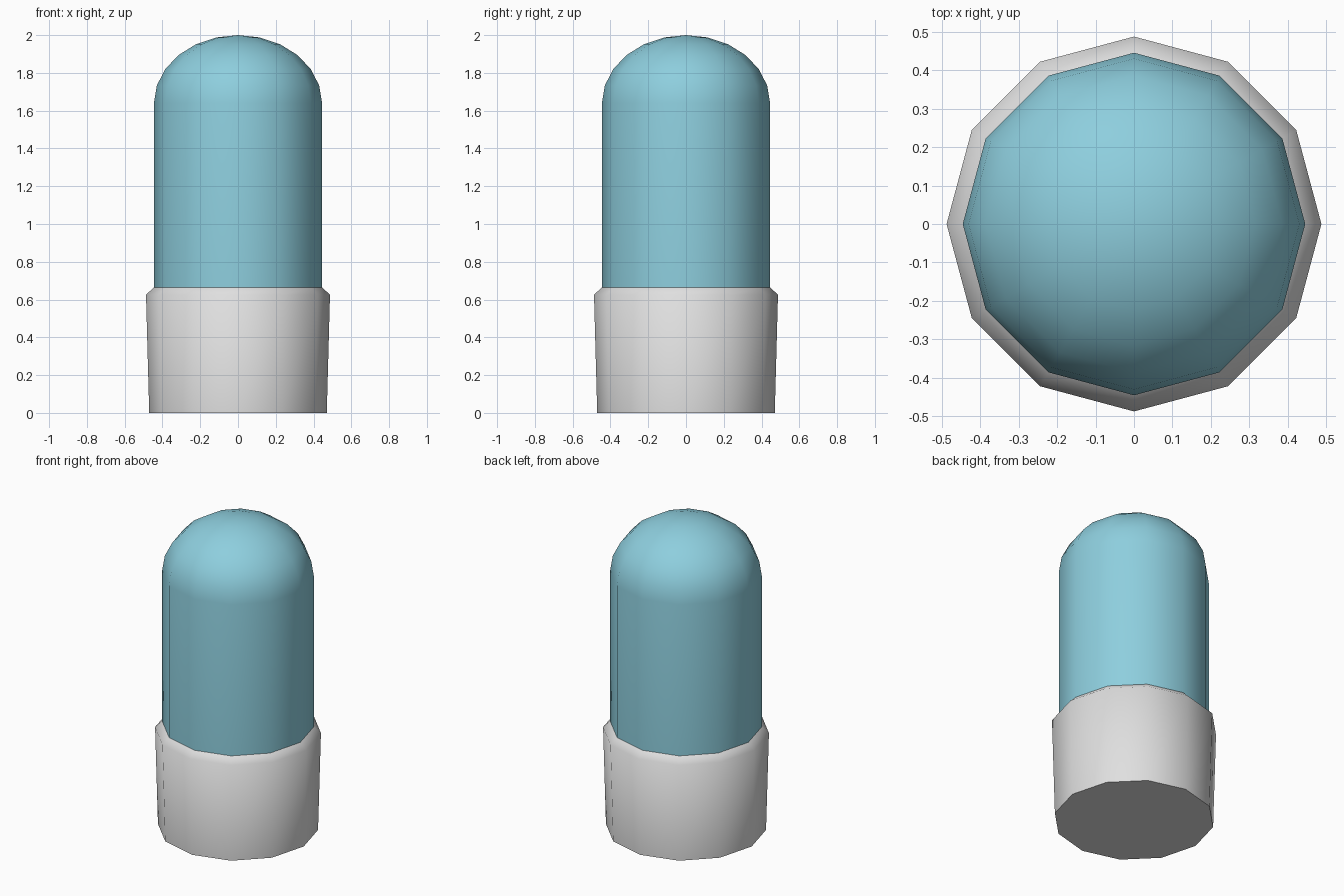
import bpy
import bmesh
from math import sin, cos, radians

SIDES = 12

cube = bpy.data.objects.get("Cube")
if cube:
    bpy.data.objects.remove(cube, do_unlink=True)


def material(name, rgb):
    mat = bpy.data.materials.new(name)
    mat.use_nodes = True
    color = (*rgb, 1)
    mat.diffuse_color = color
    shader = next(n for n in mat.node_tree.nodes if n.type == 'BSDF_PRINCIPLED')
    shader.inputs["Base Color"].default_value = color
    return mat


def lathe(name, profile, mat, cap_bottom=False):
    """Turn (radius, height) points around z; a zero radius closes in a pole."""
    bm = bmesh.new()
    rings = []
    for radius, z in profile:
        if radius == 0:
            rings.append([bm.verts.new((0, 0, z))] * SIDES)
        else:
            angles = [radians(360 * i / SIDES) for i in range(SIDES)]
            rings.append([bm.verts.new((radius * cos(a), radius * sin(a), z)) for a in angles])
    for low, high in zip(rings, rings[1:]):
        for i in range(SIDES):
            j = (i + 1) % SIDES
            corners = [low[i], low[j], high[j], high[i]]
            bm.faces.new(list(dict.fromkeys(corners)))
    if cap_bottom:
        bm.faces.new(rings[0][::-1])
    mesh = bpy.data.meshes.new(name)
    bm.to_mesh(mesh)
    bm.free()
    mesh.materials.append(mat)
    obj = bpy.data.objects.new(name, mesh)
    bpy.context.collection.objects.link(obj)
    bpy.ops.object.select_all(action='DESELECT')
    obj.select_set(True)
    bpy.context.view_layer.objects.active = obj
    bpy.ops.object.shade_smooth_by_angle(angle=radians(60))
    return obj


grey = material("light grey", (0.74, 0.74, 0.74))
blue = material("pale blue", (0.27, 0.62, 0.73))

# Flared collar with a chamfered rim
lathe("base_collar", [(0.47, 0), (0.487, 0.625), (0.445, 0.665)], grey, cap_bottom=True)

# Straight tube closed by a slightly flattened dome
radius, shoulder, rise = 0.445, 1.64, 0.36
dome = [(radius * cos(radians(a)), shoulder + rise * sin(radians(a))) for a in range(0, 90, 15)]
lathe("domed_body", [(radius, 0.665)] + dome + [(0, shoulder + rise)], blue)
